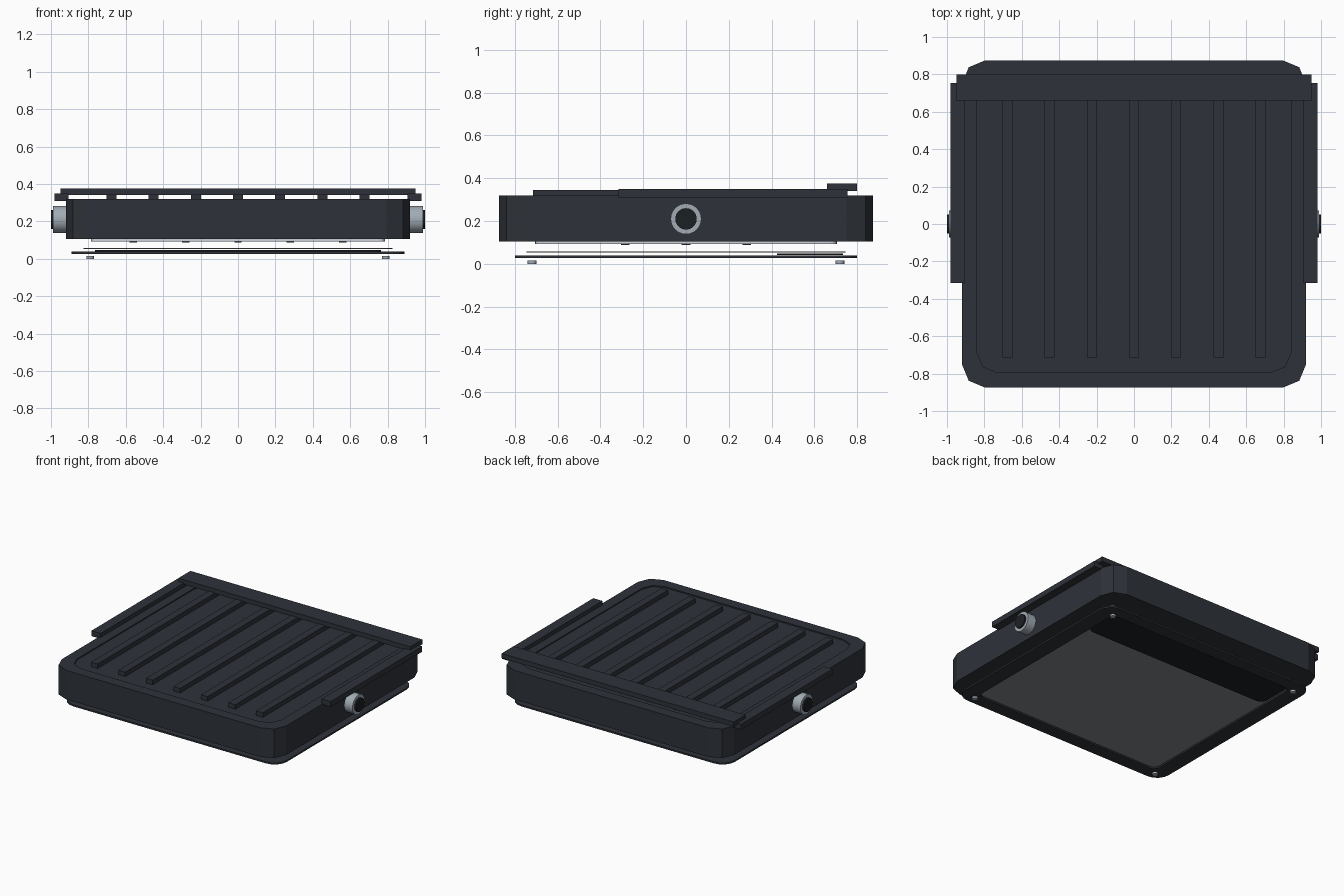
import bpy, bmesh, math

if "Cube" in bpy.data.objects:
    bpy.data.objects.remove(bpy.data.objects["Cube"])


def material(name, rgb):
    m = bpy.data.materials.new(name)
    m.diffuse_color = (*rgb, 1)
    m.use_nodes = True
    m.node_tree.nodes["Principled BSDF"].inputs["Base Color"].default_value = m.diffuse_color
    return m


DARK = material("dark_metal", (0.027, 0.032, 0.041))
BLACK = material("black_trim", (0.012, 0.014, 0.017))
STEEL = material("steel", (0.36, 0.41, 0.46))
GLASS = material("frosted_glass", (0.22, 0.24, 0.26))
BOARD = material("light_board", (0.60, 0.65, 0.70))


def finish(name, bm, mat):
    bmesh.ops.recalc_face_normals(bm, faces=bm.faces)
    me = bpy.data.meshes.new(name)
    bm.to_mesh(me)
    bm.free()
    ob = bpy.data.objects.new(name, me)
    bpy.context.collection.objects.link(ob)
    me.materials.append(mat)
    return ob


def outline(hx, hy, r, seg):
    """Rounded rectangle, counter-clockwise."""
    pts = []
    for q, (sx, sy) in enumerate([(1, 1), (-1, 1), (-1, -1), (1, -1)]):
        for i in range(seg + 1):
            a = (q + i / seg) * math.pi / 2
            pts.append((sx * (hx - r) + r * math.cos(a), sy * (hy - r) + r * math.sin(a)))
    return pts


def slab(name, x, y, z, mat, r=0, seg=4):
    """Box from (min, max) ranges, optionally with rounded upright corners."""
    cx, cy = sum(x) / 2, sum(y) / 2
    hx, hy = (x[1] - x[0]) / 2, (y[1] - y[0]) / 2
    pts = outline(hx, hy, r, seg) if r else [(hx, hy), (-hx, hy), (-hx, -hy), (hx, -hy)]
    return loft(name, [([(cx + a, cy + b) for a, b in pts], z[0]),
                       ([(cx + a, cy + b) for a, b in pts], z[1])], mat)


def loft(name, rings, mat, closed=False):
    """Skin a stack of equal outlines; cap the ends or join them into a tube."""
    bm = bmesh.new()
    loops = [[bm.verts.new((px, py, z)) for px, py in pts] for pts, z in rings]
    n = len(loops[0])
    pairs = list(zip(loops, loops[1:]))
    if closed:
        pairs.append((loops[-1], loops[0]))
    for a, b in pairs:
        for i in range(n):
            j = (i + 1) % n
            bm.faces.new((a[i], a[j], b[j], b[i]))
    if not closed:
        bm.faces.new(loops[0])
        bm.faces.new(loops[-1])
    return finish(name, bm, mat)


def lathe_x(name, side, profile, mat, seg=24):
    """Closed (x, radius) profile turned about the knob axis."""
    rings = []
    bm = bmesh.new()
    for i in range(seg):
        a = 2 * math.pi * i / seg
        rings.append([bm.verts.new((side * x, r * math.cos(a), 0.21 + r * math.sin(a))) for x, r in profile])
    n = len(profile)
    for i in range(seg):
        a, b = rings[i], rings[(i + 1) % seg]
        for j in range(n):
            k = (j + 1) % n
            bm.faces.new((a[j], a[k], b[k], b[j]))
    bmesh.ops.remove_doubles(bm, verts=bm.verts, dist=1e-5)
    ob = finish(name, bm, mat)
    bpy.context.view_layer.objects.active = ob
    ob.select_set(True)
    bpy.ops.object.shade_smooth_by_angle(angle=math.radians(35))
    ob.select_set(False)


# Housing with a shallow recessed top
outer = outline(0.92, 0.875, 0.125, 2)
inner = outline(0.84, 0.795, 0.11, 2)
loft("housing", [(outer, 0.105), (outer, 0.32), (inner, 0.32), (inner, 0.311)], DARK)

# Cooling fins
for i in range(7):
    cx = (i - 3) * 0.2255
    slab(f"cooling_fin_{i + 1}", (cx - 0.027, cx + 0.027), (-0.715, 0.75), (0.309, 0.345), DARK)

# Rear cover bar
slab("rear_bar", (-0.95, 0.95), (0.66, 0.80), (0.34, 0.375), DARK)

# Rails and pivot knobs on both sides
for side, tag in ((-1, "left"), (1, "right")):
    slab(f"{tag}_rail", sorted((side * 0.905, side * 0.98)), (-0.315, 0.755), (0.31, 0.35), DARK)
    lathe_x(f"{tag}_knob_collar", side, [(0.91, 0.05), (0.91, 0.072), (0.988, 0.072), (0.988, 0.05)], STEEL)
    lathe_x(f"{tag}_knob_cap", side, [(0.91, 0), (0.91, 0.05), (1.0, 0.05), (1.0, 0)], BLACK)

# Light board with rows of small emitters under the housing
slab("light_board", (-0.785, 0.785), (-0.705, 0.705), (0.092, 0.106), BOARD, 0.03)
for row, y in enumerate((-0.285, 0, 0.285)):
    for col in range(5):
        x = (col - 2) * 0.28
        slab(f"emitter_{row}_{col}", (x - 0.02, x + 0.02), (y - 0.02, y + 0.02), (0.087, 0.093), DARK)

# Glass cover and the dark strip at its rear edge
slab("glass_cover", (-0.825, 0.825), (-0.745, 0.745), (0.052, 0.058), GLASS, 0.06)
slab("dark_strip", (-0.765, 0.765), (0.425, 0.735), (0.040, 0.047), BLACK, 0.05)

# Front frame ring
o, i = outline(0.89, 0.80, 0.10, 4), outline(0.775, 0.705, 0.05, 4)
loft("frame", [(o, 0.026), (o, 0.038), (i, 0.038), (i, 0.026)], DARK, closed=True)

# Frame screws
for sx in (-1, 1):
    for sy in (-1, 1):
        x, y = sx * 0.79, sy * 0.72
        slab(f"screw_{sx}_{sy}", (x - 0.02, x + 0.02), (y - 0.02, y + 0.02), (0, 0.015), STEEL, 0.02, 4)
